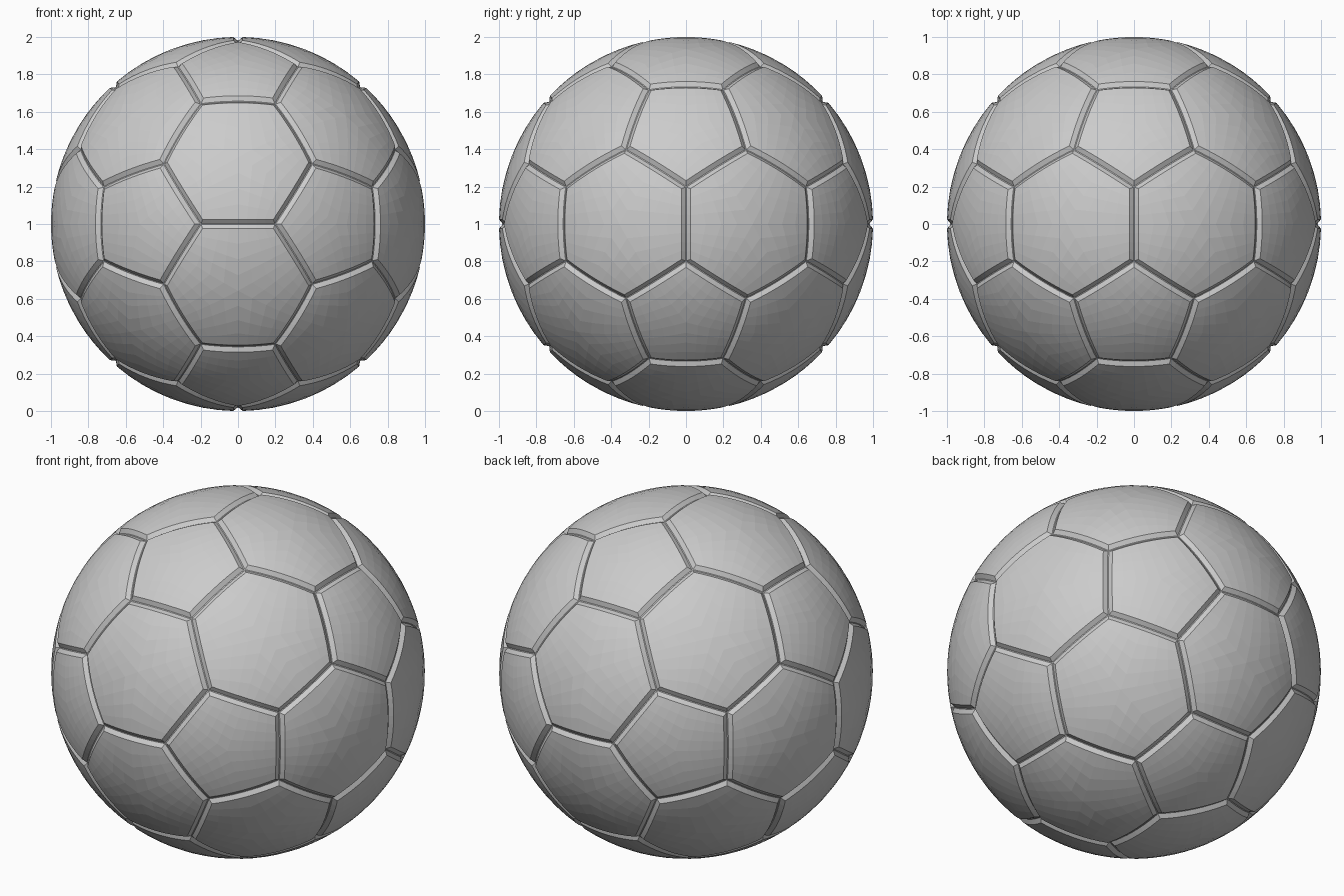
import bpy
import bmesh
from mathutils import Vector

cube = bpy.data.objects.get("Cube")
if cube:
    bpy.data.objects.remove(cube)

PHI = (1 + 5 ** 0.5) / 2
HALF = 4            # grid cells per half edge of a panel
SEAM_HALF = 0.026   # seam half width
FLOOR_HALF = 0.003  # flat floor half width
DEPTH = 0.018       # seam depth


def panel_outlines():
    """Corners of the 32 faces of a truncated icosahedron of radius 1."""
    ico = []
    for s in (-1, 1):
        for t in (-PHI, PHI):
            ico += [Vector((s, t, 0)), Vector((0, s, t)), Vector((t, 0, s))]
    bm = bmesh.new()
    for a in ico:
        for b in ico:
            if a != b and (a - b).length < 2.1:
                bm.verts.new(((2 * a + b) / 3).normalized())
    bmesh.ops.convex_hull(bm, input=bm.verts[:])
    bmesh.ops.dissolve_limit(bm, angle_limit=0.05, verts=bm.verts[:], edges=bm.edges[:])
    bm.normal_update()
    outlines = []
    for f in bm.faces:
        pts = [v.co.copy() for v in f.verts]
        if f.normal.dot(f.calc_center_median()) < 0:
            pts.reverse()
        outlines.append(pts)
    bm.free()
    return outlines


def add_panel(bm, corners):
    """One raised panel: quad kites around the centre, then a sloped rim."""
    n = len(corners)
    centre = sum(corners, Vector()) / n
    apothem = ((corners[0] + corners[1]) / 2 - centre).length

    def scaled(p, seam):
        return centre + (p - centre) * (1 - seam / apothem)

    def ring(p, seam, radius):
        return bm.verts.new(scaled(p, seam).normalized() * radius)

    # Domed quad grid
    faces = []
    for i, corner in enumerate(corners):
        before = (corners[i - 1] + corner) / 2
        after = (corner + corners[(i + 1) % n]) / 2
        grid = [[ring(centre.lerp(before, u / HALF).lerp(
                      after.lerp(corner, u / HALF), v / HALF), SEAM_HALF, 1)
                 for u in range(HALF + 1)] for v in range(HALF + 1)]
        # Each kite runs centre -> before (u) and centre -> after (v)
        for v in range(HALF):
            for u in range(HALF):
                faces.append(bm.faces.new((grid[v][u], grid[v][u + 1],
                                           grid[v + 1][u + 1], grid[v + 1][u])))

    # Rim slope and seam floor
    border = []
    for i, corner in enumerate(corners):
        nxt = corners[(i + 1) % n]
        border += [corner.lerp(nxt, k / (2 * HALF)) for k in range(2 * HALF)]
    levels = [(SEAM_HALF, 1), (FLOOR_HALF, 1 - DEPTH), (0, 1 - DEPTH)]
    rings = [[ring(p, s, r) for p in border] for s, r in levels]
    for inner, outer in zip(rings, rings[1:]):
        for k in range(len(border)):
            j = (k + 1) % len(border)
            bm.faces.new((inner[k], outer[k], outer[j], inner[j]))


def build(name, outlines):
    bm = bmesh.new()
    for corners in outlines:
        # Start each kite grid at its centre so u and v both run outward
        add_panel(bm, corners)
    bmesh.ops.remove_doubles(bm, verts=bm.verts[:], dist=0.0005)
    for f in bm.faces:
        f.normal_update()
        if f.normal.dot(f.calc_center_median()) < 0:
            f.normal_flip()
    mesh = bpy.data.meshes.new(name)
    bm.to_mesh(mesh)
    bm.free()
    obj = bpy.data.objects.new(name, mesh)
    obj.location.z = 1
    bpy.context.collection.objects.link(obj)


outlines = panel_outlines()
build("pentagon_panels", [o for o in outlines if len(o) == 5])
build("hexagon_panels", [o for o in outlines if len(o) == 6])
